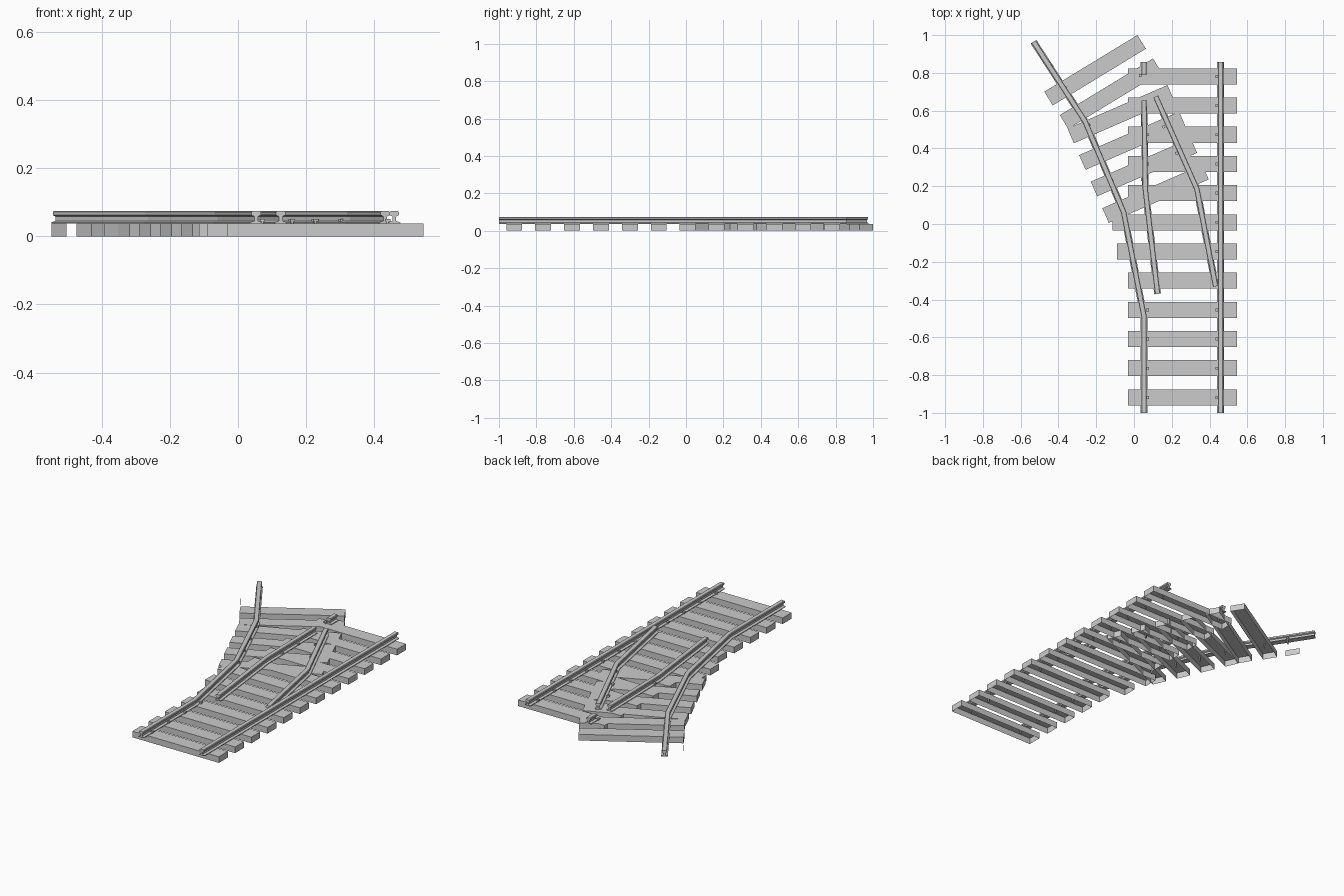
import bpy, bmesh, math
from mathutils import Vector, Matrix

if "Cube" in bpy.data.objects:
    bpy.data.objects.remove(bpy.data.objects["Cube"])

SLEEPER_W, SLEEPER_H = 0.085, 0.037
RAIL_TOP = 0.0735


def finish(name, bm):
    bmesh.ops.recalc_face_normals(bm, faces=bm.faces)
    me = bpy.data.meshes.new(name)
    bm.to_mesh(me)
    bm.free()
    ob = bpy.data.objects.new(name, me)
    bpy.context.collection.objects.link(ob)
    return ob


def add_box(bm, centre, size, angle=0.0):
    m = (Matrix.Translation(centre) @ Matrix.Rotation(angle, 4, 'Z')
         @ Matrix.Diagonal((*size, 1)))
    return bmesh.ops.create_cube(bm, size=1, matrix=m)['verts']


def sleeper(name, cx, cy, length, angle=0.0):
    # hollow plank, open underneath
    bm = bmesh.new()
    add_box(bm, (cx, cy, SLEEPER_H / 2), (length, SLEEPER_W, SLEEPER_H), angle)
    bottom = [f for f in bm.faces if f.calc_center_median().z < 0.001]
    bmesh.ops.delete(bm, geom=bottom, context='FACES_ONLY')
    return finish(name, bm)


# right half of the rail section: foot, web, head
HALF = [(0.018, 0.037), (0.018, 0.041), (0.005, 0.045), (0.005, 0.058),
        (0.014, 0.062), (0.014, 0.071), (0.011, RAIL_TOP)]
SECTION = HALF + [(-x, z) for x, z in reversed(HALF)]


def rail(name, path):
    # sweep the section along the path with mitred bends
    pts = [Vector(p) for p in path]
    dirs = [(b - a).normalized() for a, b in zip(pts, pts[1:])]
    bm = bmesh.new()
    rings = []
    for i, p in enumerate(pts):
        d0, d1 = dirs[max(i - 1, 0)], dirs[min(i, len(dirs) - 1)]
        t = (d0 + d1).normalized()
        side = Vector((t.y, -t.x)) / t.dot(d0)
        rings.append([bm.verts.new((p.x + side.x * u, p.y + side.y * u, z))
                      for u, z in SECTION])
    n = len(SECTION)
    for a, b in zip(rings, rings[1:]):
        for k in range(n):
            bm.faces.new((a[k], a[(k + 1) % n], b[(k + 1) % n], b[k]))
    bm.faces.new(rings[0])
    bm.faces.new(rings[-1][::-1])
    return finish(name, bm)


def spikes(name, spots, angle=0.0):
    # shaft driven through the sleeper, with a wider head over the rail foot
    bm = bmesh.new()
    for x, y in spots:
        add_box(bm, (x, y, 0.028), (0.007, 0.007, 0.036), angle)
        add_box(bm, (x, y, 0.0475), (0.015, 0.015, 0.007), angle)
    return finish(name, bm)


# main line sleepers, two of them longer to carry the diverging rail
rows = [-0.918 + 0.1545 * i for i in range(12)]
left_end = {5: -0.09, 6: -0.115}
for i, y in enumerate(rows):
    x0 = left_end.get(i, -0.033)
    sleeper(f"main_sleeper_{i + 1}", (x0 + 0.545) / 2, y, 0.545 - x0)

# branch sleepers
for i in range(4):
    sleeper(f"branch_sleeper_{i + 1}", 0.114 - 0.0615 * i, 0.16 + 0.1405 * i,
            0.577, math.radians(23.5))
sleeper("branch_sleeper_5", -0.124, 0.69, 0.577, math.radians(31.3))
sleeper("branch_sleeper_6", -0.206, 0.814, 0.577, math.radians(31.3))

# lone end plate past the last branch sleeper
bm = bmesh.new()
bm.faces.new([bm.verts.new(v) for v in (
    (-0.547, 0.81, 0), (-0.503, 0.74, 0),
    (-0.503, 0.74, SLEEPER_H), (-0.547, 0.81, SLEEPER_H))])
finish("sleeper_end_plate", bm)

# rails
rail("main_stock_rail", [(0.4585, -1), (0.4585, 0.857)])
rail("branch_stock_rail", [(0.053, -1), (0.053, -0.49), (-0.055, 0.063),
                           (-0.26, 0.545), (-0.532, 0.965)])
rail("main_switch_rail", [(0.125, -0.37), (0.06, 0.18), (0.053, 0.655)])
rail("branch_switch_rail", [(0.432, -0.33), (0.333, 0.185), (0.115, 0.675)])
rail("main_rail_stub", [(0.053, 0.79), (0.053, 0.857)])

# spikes
spikes("main_stock_spikes", [(0.4395, y) for y in rows])
spikes("approach_spikes", [(0.072, y) for y in rows[:4]])
spikes("main_switch_spikes", [(0.072, rows[8]), (0.072, rows[9]),
                              (0.045, 0.235), (0.033, 0.787)])
spikes("branch_switch_spikes", [(0.158, 0.515), (0.226, 0.375), (0.305, 0.235)],
       math.radians(23.5))
spikes("branch_stock_spikes", [(-0.058, 0.085), (-0.117, 0.23), (-0.177, 0.37),
                               (-0.238, 0.524), (-0.363, 0.72), (-0.437, 0.84)],
       math.radians(27))
